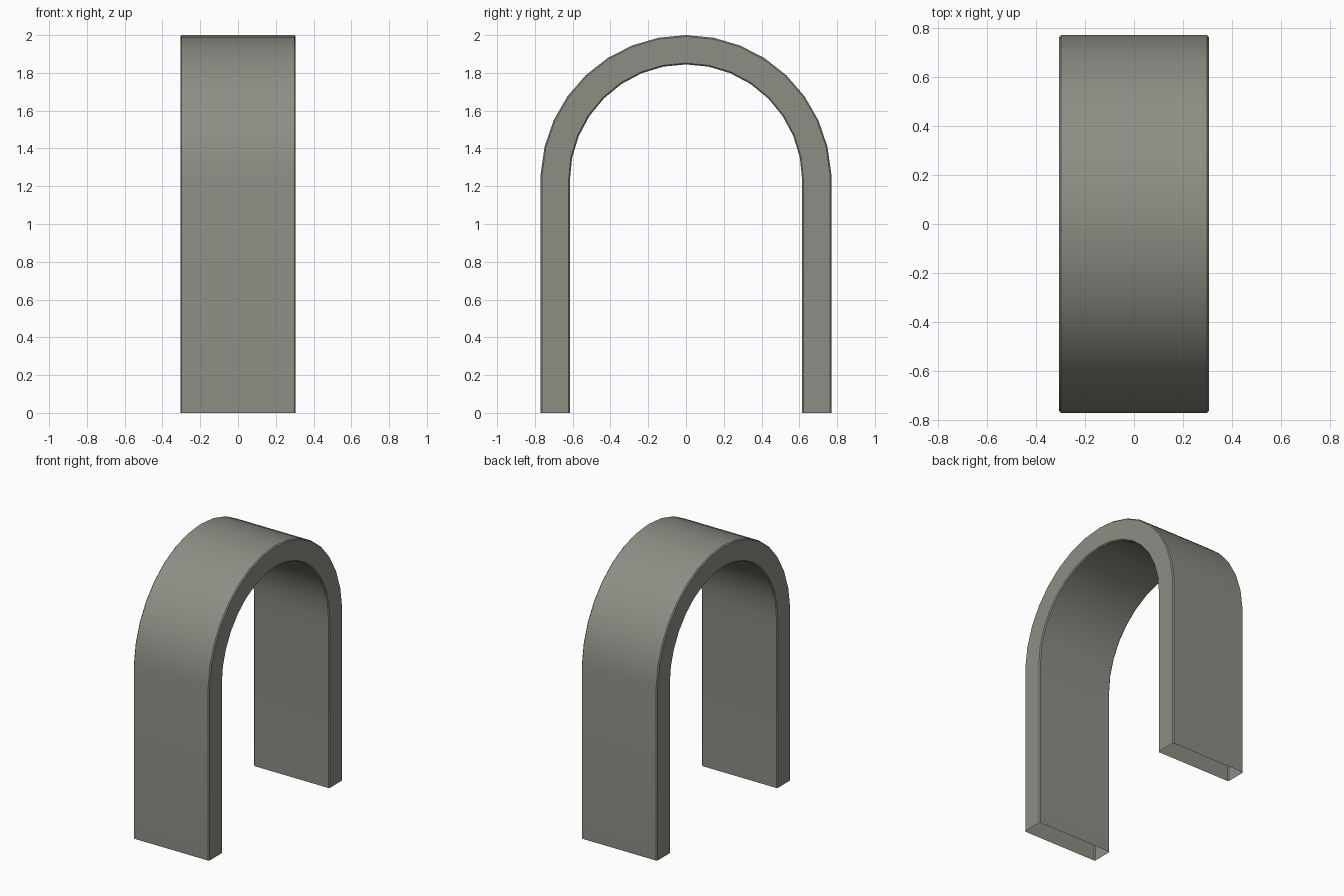
import bpy, bmesh
from math import sin, cos, radians

cube = bpy.data.objects.get("Cube")
if cube:
    bpy.data.objects.remove(cube, do_unlink=True)

HALF_WIDTH = 0.305
SPRING_Z = 1.23


def arch_line(radius, step):
    """Round arch on straight legs, from the front foot to the back foot."""
    arc = [(radius * sin(radians(i * step)), SPRING_Z + radius * cos(radians(i * step)))
           for i in range(-8, 9)]
    return [(arc[0][0], 0)] + arc + [(arc[-1][0], 0)]


# Stone grey
grey = bpy.data.materials.new("stone grey")
grey.use_nodes = True
colour = (0.27, 0.27, 0.235, 1)
grey.diffuse_color = colour
grey.node_tree.nodes["Principled BSDF"].inputs["Base Color"].default_value = colour

# Arch cross-section extruded along x
profile = arch_line(0.77, 360 / 33) + arch_line(0.615, 360 / 32)[::-1]
bm = bmesh.new()
cap = bm.faces.new([bm.verts.new((-HALF_WIDTH, y, z)) for y, z in profile])
ext = bmesh.ops.extrude_face_region(bm, geom=[cap], use_keep_orig=True)
new_verts = [g for g in ext["geom"] if isinstance(g, bmesh.types.BMVert)]
bmesh.ops.translate(bm, verts=new_verts, vec=(2 * HALF_WIDTH, 0, 0))
bmesh.ops.recalc_face_normals(bm, faces=bm.faces)

# Thin chamfer round both end outlines, feet excluded
rims = [e for e in bm.edges
        if abs(e.verts[0].co.x - e.verts[1].co.x) < 0.001
        and max(v.co.z for v in e.verts) > 0.001]
bmesh.ops.bevel(bm, geom=rims, offset=0.007, segments=1, affect='EDGES')

# Open, hollow feet
feet = [f for f in bm.faces if all(v.co.z < 0.001 for v in f.verts)]
bmesh.ops.delete(bm, geom=feet, context='FACES')

mesh = bpy.data.meshes.new("arch")
bm.to_mesh(mesh)
bm.free()
mesh.materials.append(grey)
arch = bpy.data.objects.new("arch", mesh)
bpy.context.collection.objects.link(arch)

# Smooth curve, crisp edges
bpy.context.view_layer.objects.active = arch
arch.select_set(True)
bpy.ops.object.shade_smooth_by_angle(angle=radians(30))
